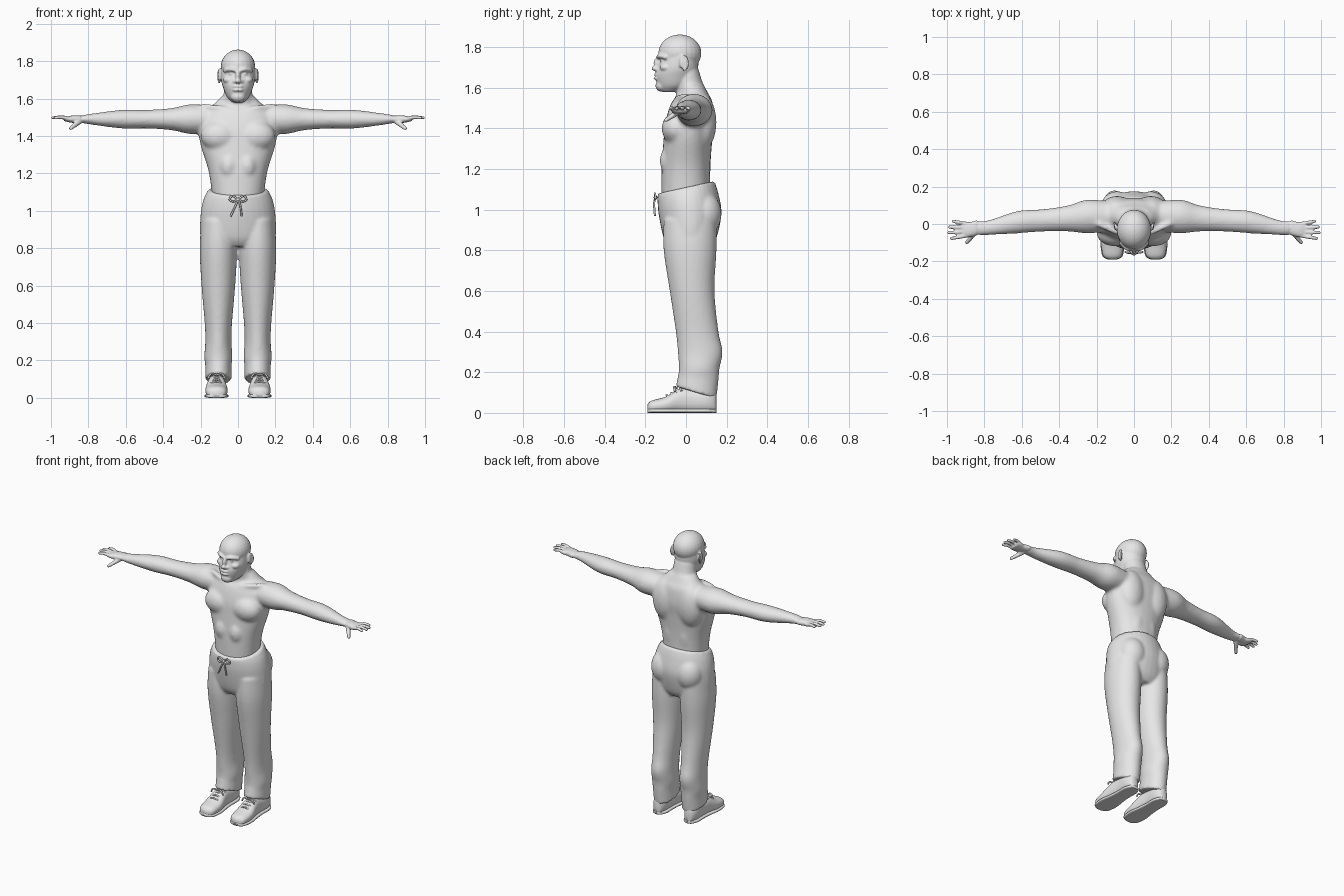
import bpy, bmesh, math
from mathutils import Vector

cube = bpy.data.objects.get("Cube")
if cube:
    bpy.data.objects.remove(cube)

GREY = (0.8, 0.8, 0.8, 1)
grey = bpy.data.materials.new("matte_grey")
grey.use_nodes = True
grey.diffuse_color = GREY
grey.node_tree.nodes["Principled BSDF"].inputs["Base Color"].default_value = GREY
SIDES = {"left": 1, "right": -1}


def spline(rows, steps):
    """Resample rows of numbers along a smooth curve passing through every row."""
    resampled = []
    last = len(rows) - 1
    for index in range(last):
        before, start, end, after = (rows[max(0, min(last, index + shift))] for shift in (-1, 0, 1, 2))
        for step in range(steps):
            t = step / steps
            resampled.append([
                q + t / 2 * (r - p + t * (2 * p - 5 * q + 4 * r - s + t * (3 * (q - r) + s - p)))
                for p, q, r, s in zip(before, start, end, after)])
    return resampled + [list(rows[last])]


def skin(bm, rings):
    """Join rings of points into a closed shell."""
    rings = [[bm.verts.new(point) for point in ring] for ring in rings]
    bm.faces.new(rings[0])
    bm.faces.new(rings[-1])
    for lower, upper in zip(rings, rings[1:]):
        for index in range(len(lower)):
            bm.faces.new((lower[index - 1], lower[index], upper[index], upper[index - 1]))


def circle(segments):
    """Cosine and sine pairs around a circle."""
    angles = [math.tau * index / segments for index in range(segments)]
    return [(math.cos(angle), math.sin(angle)) for angle in angles]


def loft(bm, axis, fixed, rows, side=1, power=2, tilt=None):
    """Skin oval rings along an axis. A row is (position, centre, radius, radius);
    the ring's other centre coordinate stays fixed. Tilt slopes a ring along y."""
    rings = []
    for position, centre, first, second in spline(rows, 5):
        ring = []
        for c, s in circle(32):
            u = first * math.copysign(abs(c) ** (2 / power), c)
            v = second * math.copysign(abs(s) ** (2 / power), s)
            if axis == "x":
                x, y, z = position, centre + u, fixed + v
            elif axis == "y":
                x, y, z = fixed + u, position, centre + v
            else:
                x, y, z = fixed + u, centre + v, position
            if tilt:
                z += tilt(position) * v
            ring.append((x * side, y, z))
        rings.append(ring)
    skin(bm, rings)


def ball(bm, centre, radii):
    """An ellipsoid."""
    x, y, z = centre
    width, depth, height = radii
    rings = []
    for step in range(15):
        angle = math.pi * (step + .3) / 14.6
        size, rise = math.sin(angle), math.cos(angle)
        rings.append([(x + width * size * c, y + depth * size * s, z + height * rise) for c, s in circle(24)])
    skin(bm, rings)


def pair(bm, centre, radii):
    """The same ellipsoid on both sides."""
    for side in SIDES.values():
        ball(bm, (centre[0] * side, *centre[1:]), radii)


def stroke(bm, rows, side, radius, taper=1):
    """A round-ended sausage through points, narrowing evenly towards its end."""
    path = [Vector((x * side, y, z)) for x, y, z in spline(rows, 6)]
    chord = path[-1] - path[0]
    thinnest = min(range(3), key=lambda axis: abs(chord[axis]))
    reference = Vector([float(axis == thinnest) for axis in range(3)])
    last = len(path) - 1
    rings = []
    for index, point in enumerate(path):
        along = (path[min(index + 1, last)] - path[max(index - 1, 0)]).normalized()
        across = along.cross(reference).normalized()
        up = along.cross(across)
        size = radius * (1 + (taper - 1) * index / last)
        ring = [(c * across + s * up) * size for c, s in circle(12)]
        if index == 0:
            rings.append([point - along * size * .8 + offset * .6 for offset in ring])
        rings.append([point + offset for offset in ring])
        if index == last:
            rings.append([point + along * size * .8 + offset * .6 for offset in ring])
    skin(bm, rings)


def finish(name, bm, voxel=None, smoothing=0):
    """Turn a bmesh into an object, optionally fusing and relaxing its parts."""
    bmesh.ops.recalc_face_normals(bm, faces=bm.faces)
    mesh = bpy.data.meshes.new(name)
    bm.to_mesh(mesh)
    bm.free()
    part = bpy.data.objects.new(name, mesh)
    bpy.context.collection.objects.link(part)
    if voxel:
        fuse = part.modifiers.new("fuse", "REMESH")
        fuse.mode, fuse.voxel_size = "VOXEL", voxel
        relax = part.modifiers.new("relax", "SMOOTH")
        relax.factor, relax.iterations = 0.5, smoothing
        depsgraph = bpy.context.evaluated_depsgraph_get()
        mesh = bpy.data.meshes.new_from_object(part.evaluated_get(depsgraph))
        part.modifiers.clear()
        part.data = mesh
    mesh.materials.clear()
    mesh.materials.append(grey)
    mesh.polygons.foreach_set("use_smooth", [True] * len(mesh.polygons))
    return part


def cord(name, points, radius=.005):
    """A thin round string along a smooth path."""
    curve = bpy.data.curves.new(name, "CURVE")
    curve.dimensions, curve.bevel_depth, curve.use_fill_caps = "3D", radius, True
    path = spline(points, 6)
    line = curve.splines.new("POLY")
    line.points.add(len(path) - 1)
    for point, position in zip(line.points, path):
        point.co = (*position, 1)
    curve.materials.append(grey)
    bpy.context.collection.objects.link(bpy.data.objects.new(name, curve))


# Trunk, neck and arms, fused softly
bm = bmesh.new()
loft(bm, "z", 0, [(1, 0, .13, .12), (1.2, 0, .155, .12), (1.35, .01, .2, .12), (1.44, .02, .21, .12),
                  (1.53, .03, .18, .1), (1.57, .04, .13, .07), (1.61, .03, .09, .06)], power=2.2)
loft(bm, "z", 0, [(1.5, .04, .11, .09), (1.6, .02, .08, .07), (1.7, 0, .07, .06)])
pair(bm, centre=(.1, -.05, 1.4), radii=(.1, .07, .08))        # chest
pair(bm, centre=(.09, .08, 1.43), radii=(.09, .07, .14))      # upper back
pair(bm, centre=(.05, .07, 1.22), radii=(.05, .05, .13))      # lower back
pair(bm, centre=(.05, -.08, 1.24), radii=(.05, .05, .07))     # stomach
arm = [(.12, .04, .08, .07), (.25, .04, .09, .08), (.35, .03, .07, .06), (.48, .02, .06, .05),
       (.62, .01, .06, .05), (.78, -.02, .04, .03), (.84, -.02, .04, .02)]
for side in SIDES.values():
    loft(bm, "x", 1.49, arm, side)
    stroke(bm, [(.02, -.05, 1.53), (.1, -.04, 1.55), (.19, 0, 1.56)], side, radius=.015)      # collarbone
    stroke(bm, [(.02, -.05, 1.53), (.06, 0, 1.6), (.06, .01, 1.66)], side, radius=.015)       # neck muscle
trunk = finish("trunk", bm, voxel=.01, smoothing=8)

# Head and hands added to the trunk
bm = bmesh.new()
bm.from_mesh(trunk.data)
bpy.data.objects.remove(trunk)
ball(bm, centre=(0, -.03, 1.77), radii=(.092, .106, .092))    # skull
loft(bm, "z", 0, [(1.76, -.03, .09, .09), (1.7, -.04, .09, .1), (1.66, -.05, .08, .1),
                  (1.61, -.06, .06, .08), (1.58, -.08, .03, .04)])
ball(bm, centre=(0, -.14, 1.72), radii=(.013, .02, .03))      # nose bridge
ball(bm, centre=(0, -.153, 1.695), radii=(.016, .017, .013))  # nose tip
ball(bm, centre=(0, -.142, 1.665), radii=(.03, .016, .008))   # upper lip
ball(bm, centre=(0, -.142, 1.646), radii=(.03, .018, .009))   # lower lip
ball(bm, centre=(0, -.12, 1.61), radii=(.04, .03, .03))       # bearded chin
pair(bm, centre=(.017, -.14, 1.69), radii=(.012, .014, .01))  # nostrils
pair(bm, centre=(.036, -.114, 1.733), radii=(.015, .014, .009))  # eyes
pair(bm, centre=(.05, -.1, 1.7), radii=(.03, .03, .02))       # cheeks
pair(bm, centre=(.1, -.015, 1.72), radii=(.007, .018, .03))   # ears
palm = [arm[-1], (.88, -.03, .04, .02), (.91, -.03, .045, .015), (.93, -.03, .04, .01)]
for side in SIDES.values():
    stroke(bm, [(.01, -.135, 1.75), (.04, -.13, 1.757), (.07, -.1, 1.75)], side, radius=.011)  # brow
    rim = [(.1 + .006 * math.sin(turn), -.012 + .02 * math.sin(turn), 1.72 + .035 * math.cos(turn))
           for turn in (-1, 0, 1, 2, 3)]
    stroke(bm, rim, side, radius=.006)
    loft(bm, "x", 1.49, palm, side, power=2.4)
    for finger in range(4):
        base = -.064 + .022 * finger
        tip = base + .4 * (base + .03)
        reach = .993 - .009 * (finger - 1.3) ** 2
        stroke(bm, [(.9, base, 1.49), ((.9 + reach) / 2, (base + tip) / 2, 1.5), (reach, tip, 1.497)],
               side, radius=.011, taper=.8)
    stroke(bm, [(.845, -.04, 1.48), (.87, -.07, 1.46), (.895, -.1, 1.44)], side, radius=.016, taper=.6)  # thumb
finish("body", bm, voxel=.0055, smoothing=2)

# Loose trousers with a sloping waist and sloping hems
bm = bmesh.new()
loft(bm, "z", 0, [(1.11, 0, .16, .14), (1.06, .01, .185, .15), (.98, .02, .2, .155), (.86, .02, .2, .13),
                  (.81, .02, .15, .1)], tilt=lambda z: 2 * max(0, z - 1))
pair(bm, centre=(.09, .085, .98), radii=(.09, .09, .11))      # seat
leg = [(.95, .02, .09, .13), (.8, .02, .1, .13), (.6, .03, .09, .11), (.4, .055, .073, .105),
       (.3, .07, .07, .11), (.22, .065, .075, .1), (.17, .06, .07, .1), (.1, .05, .07, .1)]
for side in SIDES.values():
    loft(bm, "z", .105, leg, side, tilt=lambda z: -3 * max(0, .2 - z))
    # Cloth folds
    for height, drop in ((.46, .07), (.34, -.06), (.25, .05)):
        front = -.025 + (.46 - height) / 10
        stroke(bm, [(.05, .02, height), (.1, front, height - drop / 2), (.155, .02, height - drop)],
               side, radius=.012)
finish("trousers", bm, voxel=.009, smoothing=4)

# Drawstring
knot = (0, -.15, 1.06)
for label, side in SIDES.items():
    cord(label + "_drawstring_loop", [knot, (.03 * side, -.153, 1.08), (.045 * side, -.15, 1.06),
                                      (.025 * side, -.154, 1.05), knot])
    cord(label + "_drawstring_end", [knot, (.012 * side, -.157, 1.03), (.03 * side - .01, -.153, .97)])
bm = bmesh.new()
ball(bm, knot, radii=(.012, .009, .01))
finish("drawstring_knot", bm)

# Shoes: each outline row is position, half height, half width
outline = [(-.19, .02, .02), (-.17, .03, .05), (-.1, .04, .06), (-.03, .06, .05), (.03, .06, .045),
           (.1, .06, .045), (.14, .05, .03), (.15, .04, .01)]
for label, side in SIDES.items():
    bm = bmesh.new()
    loft(bm, "y", .115, [(y, height, width, height) for y, height, width in outline], side, power=2.3)
    finish(label + "_shoe", bm)
    bm = bmesh.new()
    loft(bm, "y", .115, [(y, .01, width + .004, .01) for y, height, width in outline], side, power=4)
    finish(label + "_sole", bm)
    middle = .115 * side
    for row in range(4):
        y, z = -.095 + .022 * row, .088 + .011 * row
        cord(label + "_lace", [(middle - .036, y + .008, z - .014), (middle, y, z),
                               (middle + .036, y + .008, z - .014)])
    for way in SIDES.values():
        cord(label + "_lace_bow", [(middle, -.045, .122), (middle + .03 * way, -.058, .128),
                                   (middle + .045 * way, -.055, .105)])
